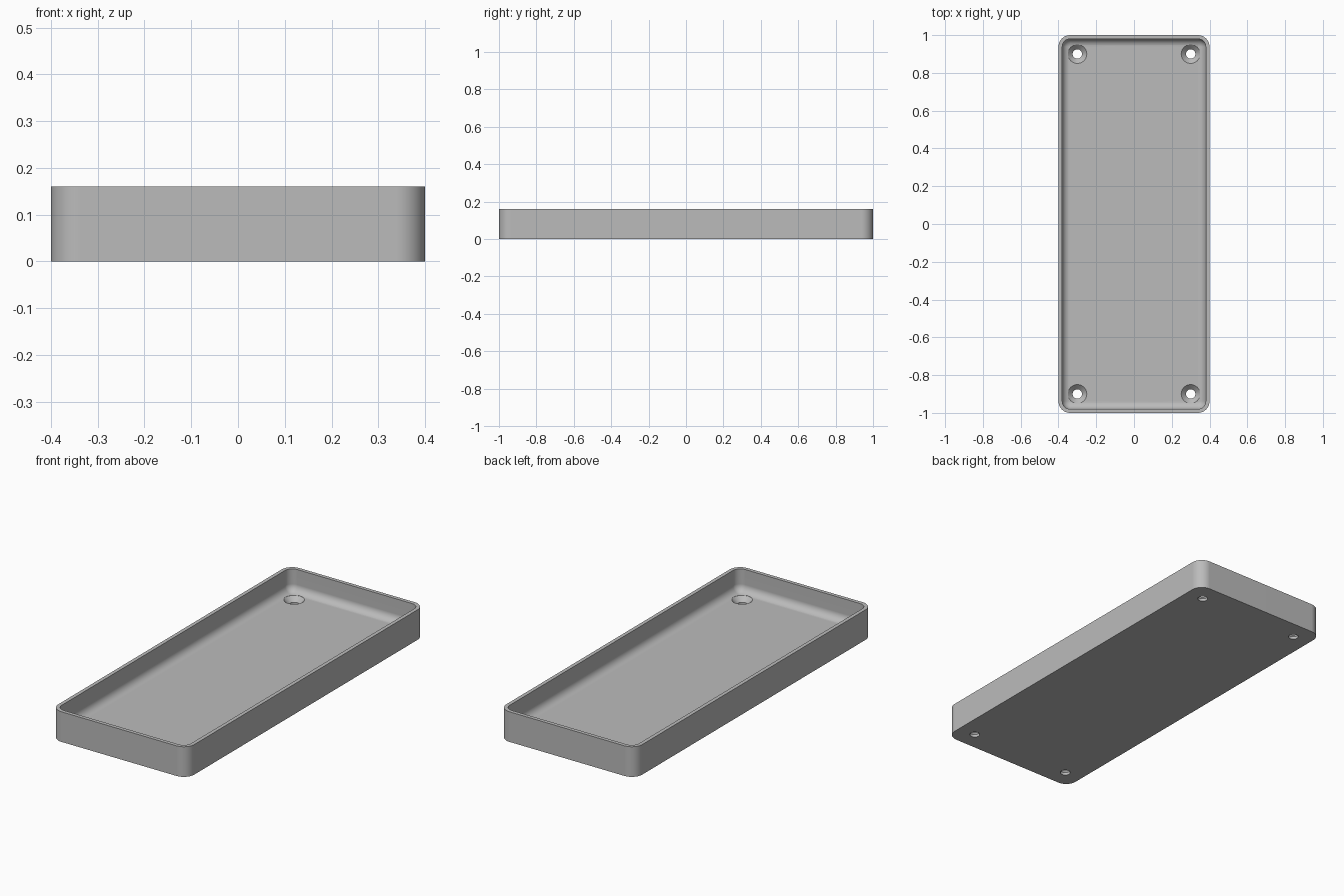
import bpy, bmesh, math

cube = bpy.data.objects.get("Cube")
if cube:
    bpy.data.objects.remove(cube, do_unlink=True)

HALF_X, HALF_Y, HEIGHT = 0.4, 1.0, 0.16
WALL, FLOOR, FILLET, CORNER = 0.02, 0.04, 0.04, 0.062

grey = bpy.data.materials.new("grey plastic")
grey.use_nodes = True
colour = (0.5, 0.5, 0.5, 1)
grey.diffuse_color = colour
grey.node_tree.nodes["Principled BSDF"].inputs["Base Color"].default_value = colour


def make_object(name, bm):
    bmesh.ops.recalc_face_normals(bm, faces=bm.faces)
    mesh = bpy.data.meshes.new(name)
    bm.to_mesh(mesh)
    bm.free()
    mesh.materials.append(grey)
    obj = bpy.data.objects.new(name, mesh)
    bpy.context.collection.objects.link(obj)
    return obj


def rounded_ring(inset, z, steps=10):
    """Rounded rectangle, inset from the outer wall."""
    r = CORNER - inset
    points = []
    for quarter, (sx, sy) in enumerate([(1, 1), (-1, 1), (-1, -1), (1, -1)]):
        for i in range(steps + 1):
            a = (quarter + i / steps) * math.pi / 2
            points.append((sx * (HALF_X - CORNER) + r * math.cos(a),
                           sy * (HALF_Y - CORNER) + r * math.sin(a), z))
    return points


def circle_ring(cx, cy, r, z, sides=40):
    angles = [2 * math.pi * i / sides for i in range(sides)]
    return [(cx + r * math.cos(a), cy + r * math.sin(a), z) for a in angles]


def loft(bm, rings):
    """Skin consecutive rings and cap both ends."""
    loops = [[bm.verts.new(p) for p in ring] for ring in rings]
    for a, b in zip(loops, loops[1:]):
        for i in range(len(a)):
            j = (i + 1) % len(a)
            bm.faces.new((a[i], a[j], b[j], b[i]))
    bm.faces.new(loops[0])
    bm.faces.new(loops[-1])


# Tray: outer wall, rim, inner wall, fillet and floor
rings = [rounded_ring(0, 0), rounded_ring(0, HEIGHT), rounded_ring(WALL, HEIGHT)]
for i in range(9):
    a = i / 8 * math.pi / 2
    rings.append(rounded_ring(WALL + FILLET * (1 - math.cos(a)),
                              FLOOR + FILLET * (1 - math.sin(a))))
bm = bmesh.new()
loft(bm, rings)
tray = make_object("tray", bm)

# Countersunk screw holes
bm = bmesh.new()
for cx in (-0.3, 0.3):
    for cy in (-0.9, 0.9):
        profile = [(0.025, -0.05), (0.025, 0.015), (0.05, FLOOR), (0.05, 0.1)]
        loft(bm, [circle_ring(cx, cy, r, z) for r, z in profile])
cutter = make_object("screw_hole_cutter", bm)
cutter.hide_render = True

cut = tray.modifiers.new("screw holes", "BOOLEAN")
cut.operation = "DIFFERENCE"
cut.solver = "EXACT"
cut.object = cutter

bpy.ops.object.select_all(action="DESELECT")
tray.select_set(True)
bpy.context.view_layer.objects.active = tray
bpy.ops.object.modifier_apply(modifier=cut.name)
bpy.data.objects.remove(cutter, do_unlink=True)

# Smooth curves, crisp edges
bpy.ops.object.shade_smooth_by_angle(angle=math.radians(30))
weighted = tray.modifiers.new("weighted normals", "WEIGHTED_NORMAL")
weighted.keep_sharp = True
